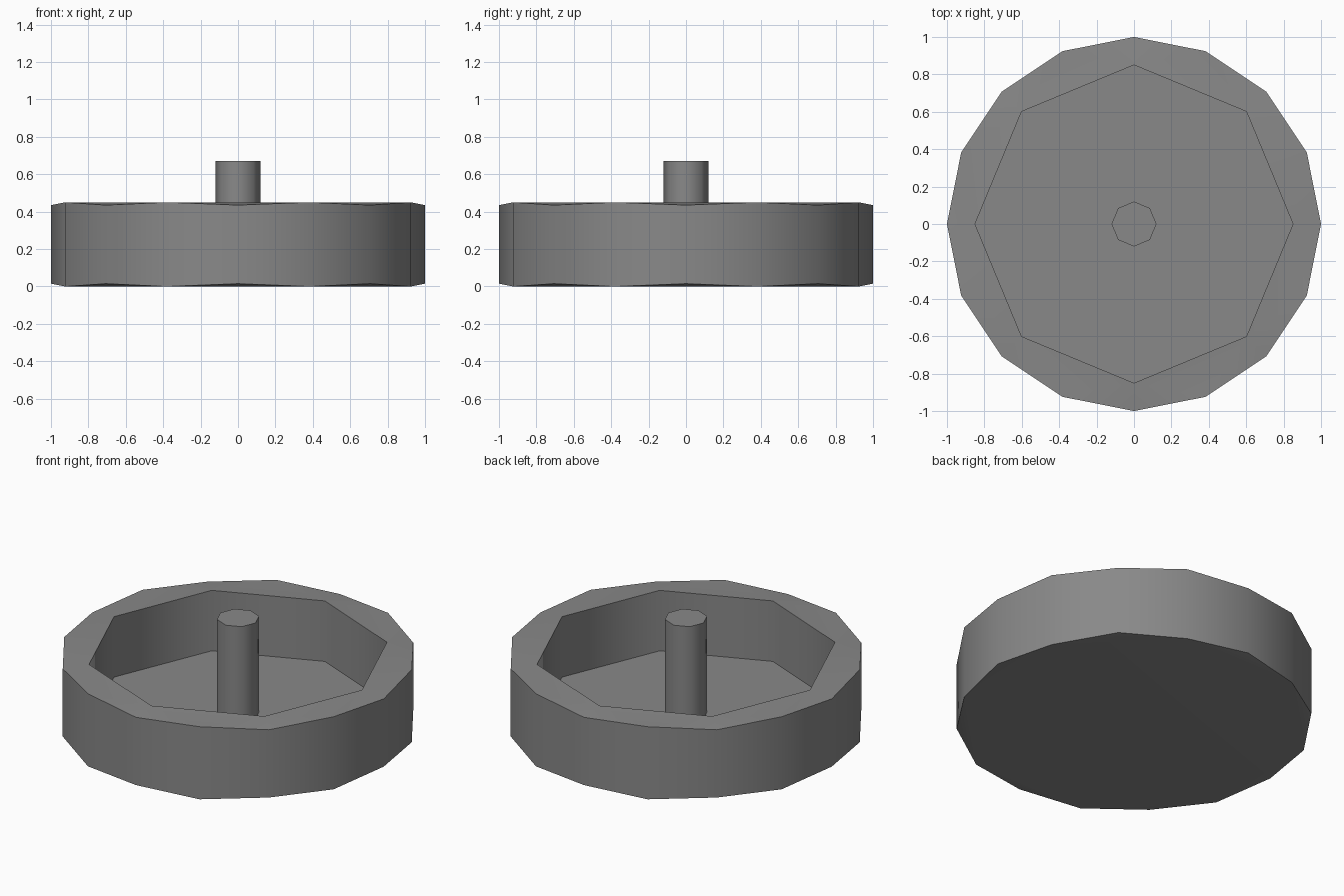
import bpy, bmesh, math

if "Cube" in bpy.data.objects:
    bpy.data.objects.remove(bpy.data.objects["Cube"])

grey = bpy.data.materials.new("mid grey")
grey.diffuse_color = (0.25, 0.25, 0.25, 1)
grey.use_nodes = True
grey.node_tree.nodes["Principled BSDF"].inputs["Base Color"].default_value = grey.diffuse_color


def ring(bm, radius, sides, heights):
    """Ring of vertices; heights alternate around the ring."""
    out = []
    for i in range(sides):
        a = 2 * math.pi * i / sides
        out.append(bm.verts.new((radius * math.cos(a), radius * math.sin(a),
                                 heights[i % len(heights)])))
    return out


def bridge(bm, lower, upper):
    n = len(lower)
    for i in range(n):
        j = (i + 1) % n
        bm.faces.new((lower[i], lower[j], upper[j], upper[i]))


def finish(bm, name):
    bmesh.ops.recalc_face_normals(bm, faces=bm.faces)
    mesh = bpy.data.meshes.new(name)
    bm.to_mesh(mesh)
    bm.free()
    mesh.materials.append(grey)
    obj = bpy.data.objects.new(name, mesh)
    bpy.context.collection.objects.link(obj)
    bpy.ops.object.select_all(action='DESELECT')
    obj.select_set(True)
    bpy.context.view_layer.objects.active = obj
    bpy.ops.object.shade_smooth_by_angle(angle=math.radians(50))


TOP, FLOOR, DIP = 0.45, 0.075, 0.015

# Dish: 16-sided wall with alternating lowered corners, octagonal recess
bm = bmesh.new()
bottom = ring(bm, 1.0, 16, (DIP, 0))
rim = ring(bm, 1.0, 16, (TOP - DIP, TOP))
mouth = ring(bm, 0.85, 8, (TOP,))
floor = ring(bm, 0.85, 8, (FLOOR,))
bridge(bm, bottom, rim)
bridge(bm, floor, mouth)
bm.faces.new(floor)
# underside: flat octagon plus clipped corners
bm.faces.new(bottom[1::2])
for i in range(8):
    e, o, p = 2 * i, 2 * i + 1, 2 * i - 1
    j = (i + 1) % 8
    bm.faces.new((bottom[p], bottom[e], bottom[o]))
    # rim top
    bm.faces.new((mouth[i], rim[e], rim[o]))
    bm.faces.new((mouth[i], rim[o], mouth[j]))
    bm.faces.new((mouth[j], rim[o], rim[(e + 2) % 16]))
finish(bm, "dish")

# Central octagonal pin standing on the dish floor
bm = bmesh.new()
low = ring(bm, 0.12, 8, (FLOOR,))
high = ring(bm, 0.12, 8, (0.67,))
bridge(bm, low, high)
bm.faces.new(low)
bm.faces.new(high)
finish(bm, "center_pin")
